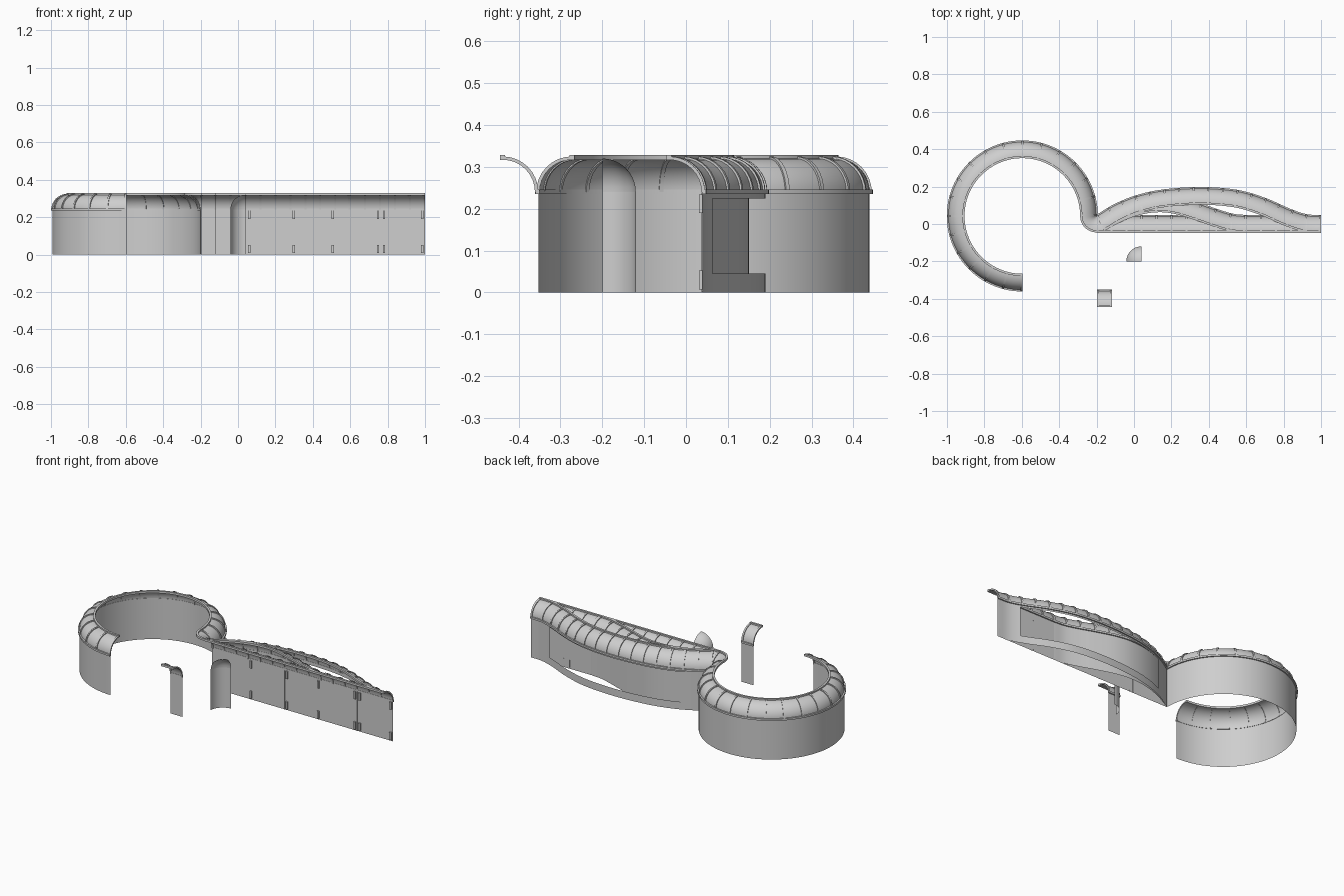
import bpy, bmesh, math
from mathutils import Vector

if "Cube" in bpy.data.objects:
    bpy.data.objects.remove(bpy.data.objects["Cube"])

R = 0.08          # cove radius
SPRING = 0.24     # height where the cove starts

grey = bpy.data.materials.new("light_grey")
grey.diffuse_color = (0.62, 0.62, 0.62, 1)
grey.use_nodes = True
grey.node_tree.nodes["Principled BSDF"].inputs["Base Color"].default_value = grey.diffuse_color


def finish(bm, name):
    bmesh.ops.recalc_face_normals(bm, faces=bm.faces)
    me = bpy.data.meshes.new(name)
    bm.to_mesh(me)
    bm.free()
    me.materials.append(grey)
    ob = bpy.data.objects.new(name, me)
    bpy.context.collection.objects.link(ob)
    bpy.ops.object.select_all(action='DESELECT')
    ob.select_set(True)
    bpy.context.view_layer.objects.active = ob
    bpy.ops.object.shade_smooth_by_angle(angle=math.radians(35))
    return ob


# Paths are lists of (point on wall line, unit normal towards the room)
def arc(cx, cy, r, a0, a1, n, inward=True):
    out = []
    for i in range(n + 1):
        a = math.radians(a0 + (a1 - a0) * i / n)
        d = Vector((math.cos(a), math.sin(a)))
        out.append((Vector((cx, cy)) + d * r, -d if inward else d))
    return out


def line(x0, x1, y, n=1):
    return [(Vector((x0 + (x1 - x0) * i / n, y)), Vector((0, -1))) for i in range(n + 1)]


def curve(ctrl, per=7):
    c = [Vector(p) for p in ctrl]
    c = [2 * c[0] - c[1]] + c + [2 * c[-1] - c[-2]]
    pts = []
    for i in range(1, len(c) - 2):
        for k in range(per):
            t = k / per
            a, b, d, e = c[i - 1:i + 3]
            pts.append(0.5 * (2 * b + (d - a) * t + (2 * a - 5 * b + 4 * d - e) * t * t
                              + (3 * b - a - 3 * d + e) * t ** 3))
    pts.append(c[-2])
    out = []
    for i, p in enumerate(pts):
        t = (pts[min(i + 1, len(pts) - 1)] - pts[max(i - 1, 0)]).normalized()
        out.append((p, Vector((t.y, -t.x))))
    return out


def sweep(name, path, prof, closed=False, window=None):
    """Sweep a profile of (offset into room, height) along a path."""
    bm = bmesh.new()
    rows = []
    for p, n in path:
        rows.append([bm.verts.new((p.x + n.x * t, p.y + n.y * t, z)) for t, z in prof])
    m = len(prof)
    for a, b in zip(rows, rows[1:]):
        for j in range(m if closed else m - 1):
            k = (j + 1) % m
            bm.faces.new((a[j], b[j], b[k], a[k]))
    if closed:
        bm.faces.new(rows[0])
        bm.faces.new(rows[-1])
    if window:
        x0, x1, z0, z1 = window
        gone = [f for f in bm.faces
                if x0 < f.calc_center_median().x < x1 and z0 < f.calc_center_median().z < z1]
        bmesh.ops.delete(bm, geom=gone, context='FACES')
    bmesh.ops.remove_doubles(bm, verts=bm.verts, dist=1e-5)
    return finish(bm, name)


def box_profile(t0, t1, z0, z1):
    return [(t0, z0), (t1, z0), (t1, z1), (t0, z1)]


def cove_profile(n=10):
    return [(R - R * math.cos(i * math.pi / 2 / n), SPRING + R * math.sin(i * math.pi / 2 / n))
            for i in range(n + 1)]


def ribs(name, path, spacing, width=0.010):
    """Bent bars over the cove at equal distances along the path."""
    lens = [0]
    for a, b in zip(path, path[1:]):
        lens.append(lens[-1] + (b[0] - a[0]).length)
    count = max(1, round(lens[-1] / spacing))
    bm = bmesh.new()
    for k in range(count + 1):
        s = min(max(lens[-1] * k / count, width / 2), lens[-1] - width / 2)
        i = max(j for j in range(len(lens) - 1) if lens[j] <= s)
        f = (s - lens[i]) / (lens[i + 1] - lens[i])
        p = path[i][0].lerp(path[i + 1][0], f)
        n = path[i][1].lerp(path[i + 1][1], f).normalized()
        side = Vector((-n.y, n.x)) * width / 2
        rings = []
        for j in range(9):
            a = j * math.pi / 16
            ring = []
            for r, sg in ((R - .003, -1), (R - .003, 1), (R + .005, 1), (R + .005, -1)):
                q = p + n * (R - r * math.cos(a)) + side * sg
                ring.append(bm.verts.new((q.x, q.y, SPRING + r * math.sin(a))))
            rings.append(ring)
        for a, b in zip(rings, rings[1:]):
            for j in range(4):
                bm.faces.new((a[j], b[j], b[(j + 1) % 4], a[(j + 1) % 4]))
        bm.faces.new(rings[0])
        bm.faces.new(rings[-1])
    finish(bm, name)


def wall(name, path, spacing=0.08, window=None):
    sweep(name + "_panel", path, [(0, 0), (0, .045), (0, .225), (0, SPRING)], window=window)
    sweep(name + "_cove", path, cove_profile())
    sweep(name + "_ledge", path, box_profile(-.008, .002, .235, .246), True)
    sweep(name + "_rim", path, box_profile(.075, .087, .316, .328), True)
    ribs(name + "_ribs", path, spacing)


# Round room, three quarters of a circle
wall("round_wall", arc(-.597, .043, .396, 270, 0, 72), 0.396 * math.radians(15))

# Long straight wall and the two bowed walls behind it
wall("straight_wall", line(-.2, 1, .04, 15))
wall("small_bowed_wall", curve([(-.2, .04), (-.08, .102), (.03, .138), (.14, .15), (.24, .138),
                                (.35, .105), (.45, .07), (.53, .047), (.6, .04)]))
wall("large_bowed_wall", curve([(-.2, .04), (-.1, .1), (.02, .148), (.165, .178), (.36, .19),
                                (.55, .175), (.7, .132), (.83, .075), (.92, .045), (1, .04)]),
     window=(-.08, .86, .045, .225))

# Outside corner between round and straight walls
corner = arc(-.201, .042, 0, 180, 270, 10, inward=False)
sweep("outer_corner_cove", corner, cove_profile())
sweep("outer_corner_rim", corner, box_profile(.075, .087, .316, .328), True)

# Loose short straight piece
wall("short_piece", line(-.198, -.118, -.358))

# Loose inside corner: quarter cylinder with quarter dome
inner = arc(.039, -.2, .08, 90, 180, 12)
sweep("inner_corner_panel", inner, [(0, 0), (0, SPRING)])
sweep("inner_corner_dome", inner, cove_profile())


def boxes(name, specs):
    bm = bmesh.new()
    for x, y, z, sx, sy, sz in specs:
        g = bmesh.ops.create_cube(bm, size=1)
        for v in g['verts']:
            v.co = Vector((x + v.co.x * sx, y + v.co.y * sy, z + v.co.z * sz))
    finish(bm, name)


# Panel seams and clips on the front of the straight wall
boxes("panel_seams", [(.04 + .24 * i, .039, .12, .005, .004, .238) for i in range(4)])
boxes("panel_clips", [(x, .036, z, .012, .01, .045)
                      for x in (.06, .298, .507, .748, .78, .985) for z in (.03, .212)])
